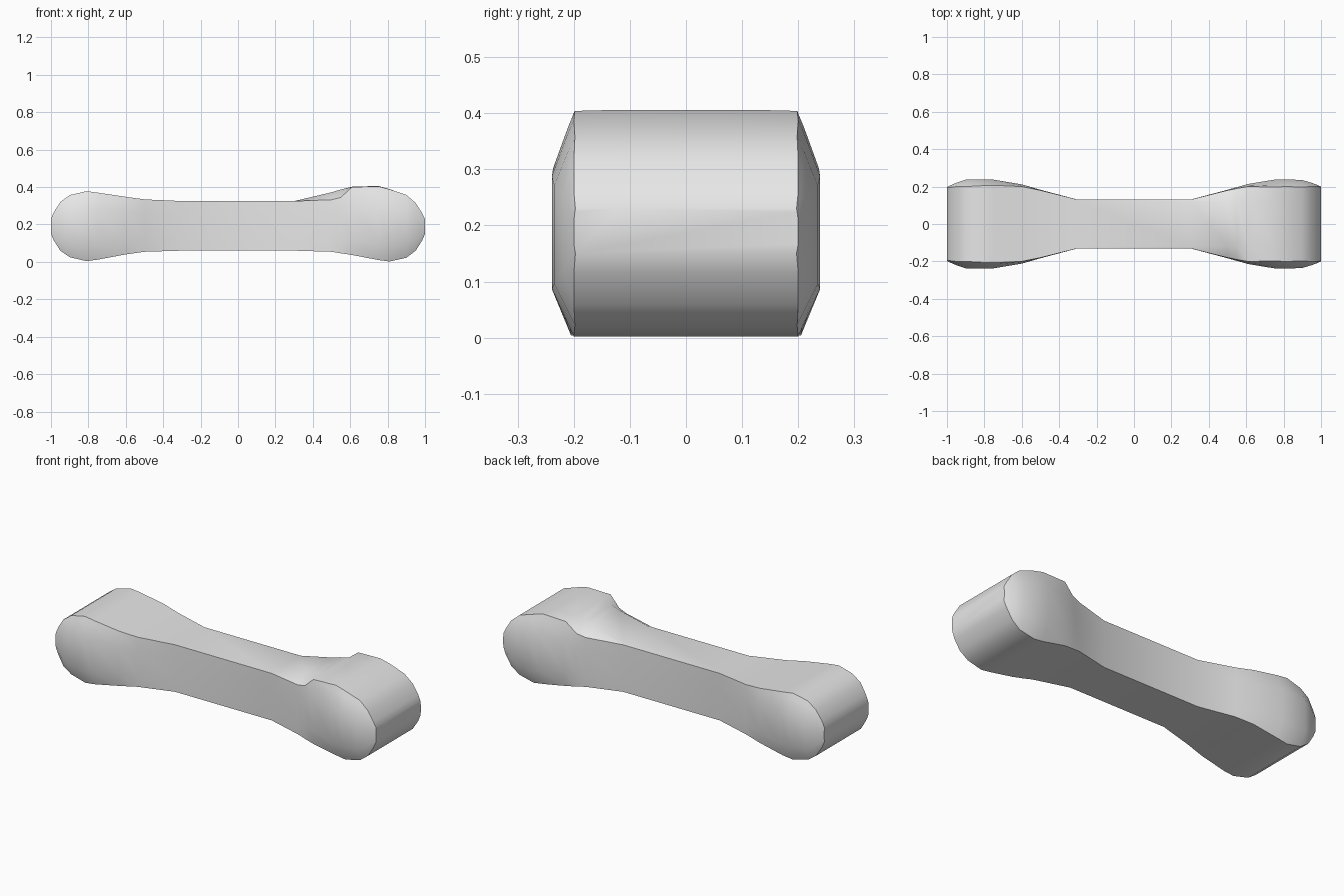
import bpy
import bmesh

cube = bpy.data.objects.get("Cube")
if cube:
    bpy.data.objects.remove(cube, do_unlink=True)

grey = bpy.data.materials.new("plain_grey")
grey.use_nodes = True
colour = (0.8, 0.8, 0.8, 1)
grey.diffuse_color = colour
grey.node_tree.nodes["Principled BSDF"].inputs["Base Color"].default_value = colour

# Stations along the bar: x, bottom, rim height, crown height, rim half width, side half width
waist = [
    (-0.3, 0.06, 0.325, 0.325, 0.13, 0.13),
    (0.3, 0.06, 0.325, 0.325, 0.13, 0.13),
]
left_knob = [
    (-1.0, 0.15, 0.23, 0.23, 0.195, 0.197),
    (-0.985, 0.115, 0.265, 0.265, 0.196, 0.205),
    (-0.95, 0.06, 0.32, 0.32, 0.2, 0.22),
    (-0.9, 0.025, 0.357, 0.357, 0.2, 0.237),
    (-0.81, 0.004, 0.378, 0.378, 0.205, 0.239),
    (-0.75, 0.012, 0.37, 0.37, 0.207, 0.237),
    (-0.6, 0.04, 0.348, 0.348, 0.2, 0.212),
    (-0.5, 0.054, 0.334, 0.334, 0.18, 0.183),
]
right_knob = [
    (0.5, 0.054, 0.332, 0.372, 0.18, 0.183),
    (0.55, 0.046, 0.345, 0.387, 0.19, 0.197),
    (0.61, 0.037, 0.4, 0.402, 0.2, 0.214),
    (0.75, 0.01, 0.404, 0.406, 0.198, 0.237),
    (0.81, 0.002, 0.388, 0.389, 0.2, 0.239),
    (0.9, 0.022, 0.358, 0.358, 0.198, 0.235),
    (0.95, 0.06, 0.315, 0.315, 0.2, 0.22),
    (0.985, 0.115, 0.26, 0.26, 0.2, 0.207),
    (1.0, 0.15, 0.23, 0.23, 0.197, 0.2),
]


def section(bm, x, low, rim, crown, rim_y, side_y):
    """Closed cross-section, mirrored across the long axis."""
    span = rim - low
    half = [
        (rim_y, low),
        (side_y, low + 0.22 * span),
        (side_y, low + 0.74 * span),
        (rim_y + 0.3 * (side_y - rim_y), low + 0.93 * span),
        (rim_y, rim),
        (0.12, crown),
    ]
    ring = half + [(-y, z) for y, z in reversed(half)]
    return [bm.verts.new((x, y, z)) for y, z in ring]


# Solid bar lofted through all stations
bm = bmesh.new()
rings = [section(bm, *s) for s in left_knob + waist + right_knob]
for a, b in zip(rings, rings[1:]):
    for i in range(len(a)):
        j = (i + 1) % len(a)
        bm.faces.new((a[i], a[j], b[j], b[i]))
bm.faces.new(rings[0])
bm.faces.new(rings[-1])
bmesh.ops.recalc_face_normals(bm, faces=bm.faces)

mesh = bpy.data.meshes.new("knobbed_bar")
bm.to_mesh(mesh)
bm.free()
mesh.materials.append(grey)
bar = bpy.data.objects.new("knobbed_bar", mesh)
bpy.context.collection.objects.link(bar)

# Smooth shading with a crisp rim around the knobs
bpy.ops.object.select_all(action="DESELECT")
bar.select_set(True)
bpy.context.view_layer.objects.active = bar
bpy.ops.object.shade_smooth_by_angle(angle=0.6)
